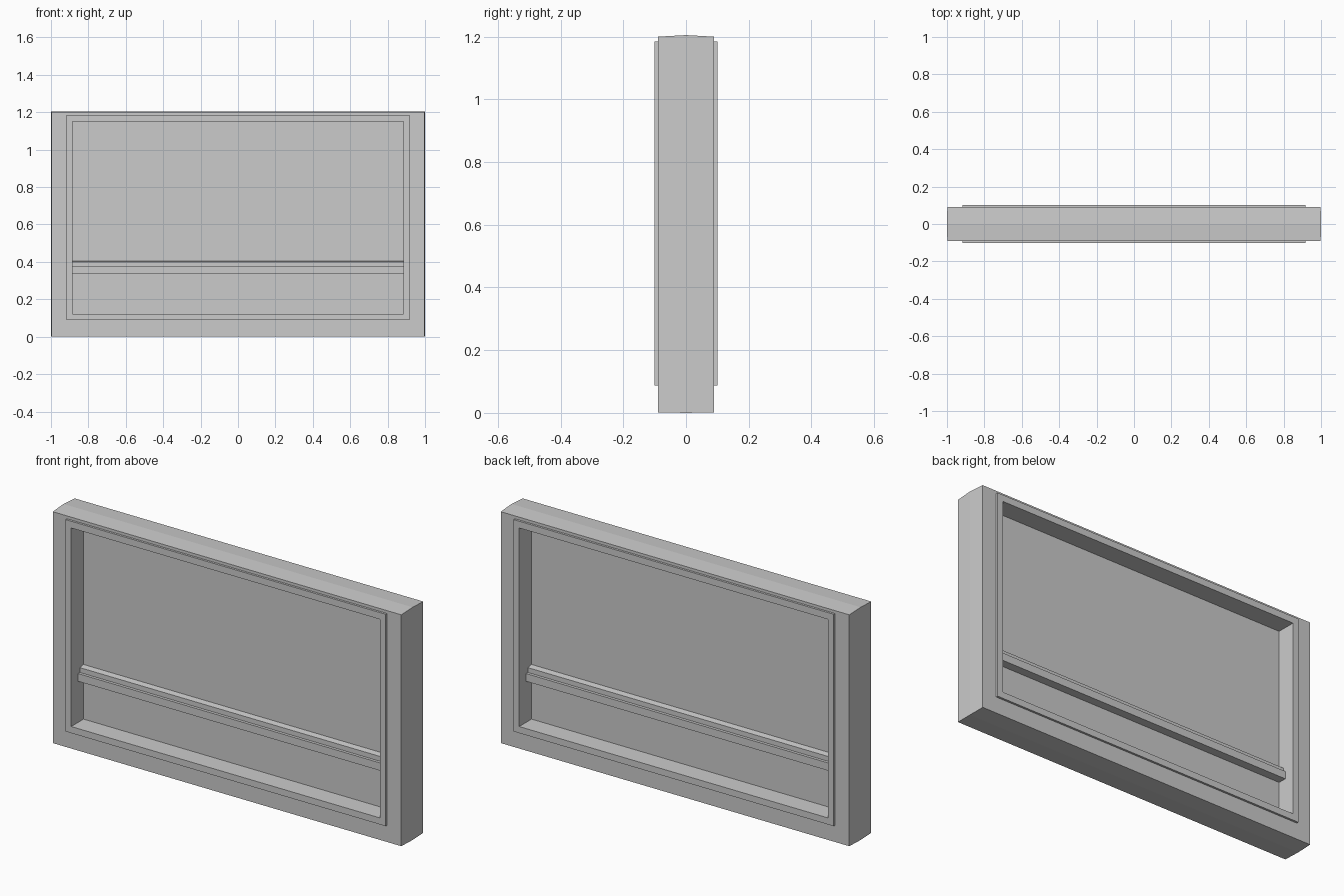
import bpy, bmesh

if "Cube" in bpy.data.objects:
    bpy.data.objects.remove(bpy.data.objects["Cube"])


def finish(name, bm):
    bmesh.ops.recalc_face_normals(bm, faces=bm.faces[:])
    mesh = bpy.data.meshes.new(name)
    bm.to_mesh(mesh)
    bm.free()
    obj = bpy.data.objects.new(name, mesh)
    bpy.context.collection.objects.link(obj)
    return obj


def frame(name, loops):
    """Bridge rectangular loops (y, half width, bottom, top) into a closed frame."""
    bm = bmesh.new()
    rings = [[bm.verts.new((x, y, z)) for x, z in
              ((-w, lo), (w, lo), (w, hi), (-w, hi))] for y, w, lo, hi in loops]
    for i, ring in enumerate(rings):
        nxt = rings[(i + 1) % len(rings)]
        for j in range(4):
            k = (j + 1) % 4
            bm.faces.new((ring[j], ring[k], nxt[k], nxt[j]))
    return finish(name, bm)


def bar(name, profile, half):
    """Extrude a (y, z) profile along x."""
    bm = bmesh.new()
    face = bm.faces.new([bm.verts.new((-half, y, z)) for y, z in profile])
    ext = bmesh.ops.extrude_face_region(bm, geom=[face], use_keep_orig=True)
    moved = [v for v in ext["geom"] if isinstance(v, bmesh.types.BMVert)]
    bmesh.ops.translate(bm, verts=moved, vec=(2 * half, 0, 0))
    return finish(name, bm)


OUT = (0.917, 0.088, 1.185)   # trim outer half width, bottom, top
INN = (0.885, 0.122, 1.15)    # glazed opening

# Outer casing with a very shallow ridge around its rim
frame("outer_casing", [
    (-0.09, 0.998, 0.002, 1.2), (0, 1.0, 0.0, 1.205), (0.09, 0.998, 0.002, 1.2),
    (0.09, *OUT), (-0.09, *OUT)])

# Inner trim standing slightly proud of both faces
frame("inner_trim", [(-0.101, *OUT), (0.101, *OUT), (0.101, *INN), (-0.101, *INN)])

# Stepped cross rail, symmetric front to back
side = [(0.045, 0.335), (0.045, 0.375), (0.03, 0.375), (0.03, 0.4)]
profile = side + [(0, 0.405)] + [(-y, z) for y, z in reversed(side)]
bar("cross_rail", profile, INN[0])

# Single pane in the middle of the opening
bm = bmesh.new()
w, lo, hi = INN
bm.faces.new([bm.verts.new((x, 0, z)) for x, z in
              ((-w, lo), (w, lo), (w, hi), (-w, hi))])
finish("window_pane", bm)
